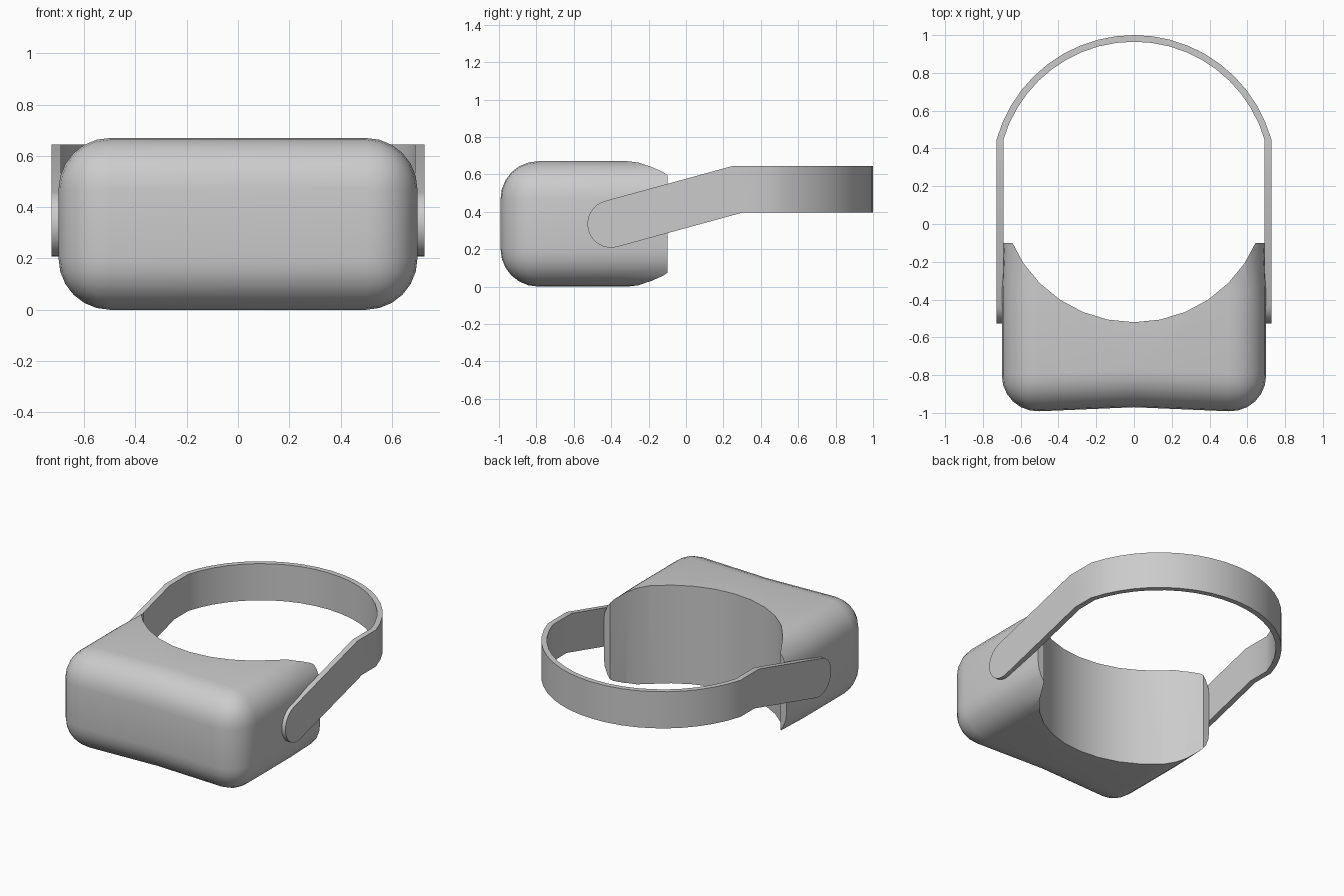
import bpy, bmesh, math
from mathutils import Vector

cube = bpy.data.objects.get("Cube")
if cube:
    bpy.data.objects.remove(cube, do_unlink=True)

grey = bpy.data.materials.new("plain grey")
grey.use_nodes = True
grey.diffuse_color = (0.6, 0.6, 0.6, 1)
grey.node_tree.nodes["Principled BSDF"].inputs["Base Color"].default_value = (0.6, 0.6, 0.6, 1)


def make_object(name, bm):
    bmesh.ops.recalc_face_normals(bm, faces=bm.faces[:])
    mesh = bpy.data.meshes.new(name)
    bm.to_mesh(mesh)
    bm.free()
    mesh.materials.append(grey)
    obj = bpy.data.objects.new(name, mesh)
    bpy.context.collection.objects.link(obj)
    return obj


def smooth(obj, degrees):
    bpy.ops.object.select_all(action='DESELECT')
    obj.select_set(True)
    bpy.context.view_layer.objects.active = obj
    bpy.ops.object.shade_smooth_by_angle(angle=math.radians(degrees))


# Visor body: box with a slightly hollow front, rounded on all but its back edges
FRONT, BACK, HEIGHT, HALF = -1.0, -0.1, 0.67, 0.7
bm = bmesh.new()
outline = [(-HALF, FRONT), (0, FRONT + 0.03), (HALF, FRONT),
           (HALF, -0.35), (HALF - 0.01, BACK), (0, BACK), (0.01 - HALF, BACK), (-HALF, -0.35)]
base = bm.faces.new([bm.verts.new((x, y, 0)) for x, y in outline])
top = bmesh.ops.extrude_face_region(bm, geom=[base])["geom"]
bmesh.ops.translate(bm, vec=(0, 0, HEIGHT), verts=[v for v in top if isinstance(v, bmesh.types.BMVert)])
bmesh.ops.recalc_face_normals(bm, faces=bm.faces[:])
rounded = [e for e in bm.edges if e.calc_face_angle(0) > 0.5
           and min(v.co.y for v in e.verts) < BACK - 0.01]
bmesh.ops.bevel(bm, geom=rounded, offset=0.2, offset_type='OFFSET', segments=6,
                profile=0.5, affect='EDGES', clamp_overlap=False)
body = make_object("visor_body", bm)

# Round face opening cut out of the back
bm = bmesh.new()
bmesh.ops.create_cone(bm, cap_ends=True, segments=32, radius1=0.705, radius2=0.705, depth=2)
bmesh.ops.translate(bm, vec=(0, 0.185, 0.3), verts=bm.verts[:])
cutter = make_object("face_cutter", bm)
cutter.hide_render = True
cut = body.modifiers.new("face_opening", 'BOOLEAN')
cut.operation, cut.solver, cut.object = 'DIFFERENCE', 'EXACT', cutter
bpy.context.view_layer.objects.active = body
bpy.ops.object.modifier_apply(modifier=cut.name)
bpy.data.objects.remove(cutter, do_unlink=True)
smooth(body, 35)

# Head strap: one band swept from a round arm end, up the arm and around the back
OUTER, INNER, LOW, HIGH = 0.727, 0.69, 0.395, 0.645
slope = math.radians(15)
along = Vector((math.cos(slope), math.sin(slope)))
across = Vector((-along.y, along.x))
pivot, radius, steps = Vector((-0.4, 0.335)), 0.127, 8


def arm(side):
    """Stations of (outer x, inner x, top point, bottom point), points as (y, z)."""
    pairs = []
    for i in range(steps + 1):
        a = math.pi / 2 * i / steps
        end, rise = pivot - along * radius * math.cos(a), across * radius * math.sin(a)
        pairs.append((end + rise, end - rise))
    pairs += [((0.25, HIGH), (0.3, LOW)), ((0.45, HIGH), (0.45, LOW))]
    return [[(side * x, p[0], p[1]) for x, p in
             ((OUTER, t), (INNER, t), (INNER, b), (OUTER, b))] for t, b in pairs]


def arc():
    centre, r_out, r_in, count = 0.245, 0.755, 0.72, 20
    start = math.asin((0.45 - centre) / r_out)
    rings = []
    for i in range(1, count):
        a = start + (math.pi - 2 * start) * i / count
        rings.append([(r * math.cos(a), centre + r * math.sin(a), z) for r, z in
                      ((r_out, HIGH), (r_in, HIGH), (r_in, LOW), (r_out, LOW))])
    return rings


bm = bmesh.new()
rings = [[bm.verts.new(p) for p in ring] for ring in arm(1) + arc() + arm(-1)[::-1]]
for r1, r2 in zip(rings, rings[1:]):
    for i in range(4):
        j = (i + 1) % 4
        bm.faces.new((r1[i], r1[j], r2[j], r2[i]))
bmesh.ops.remove_doubles(bm, verts=bm.verts[:], dist=0.0005)
strap = make_object("head_strap", bm)
smooth(strap, 28)
